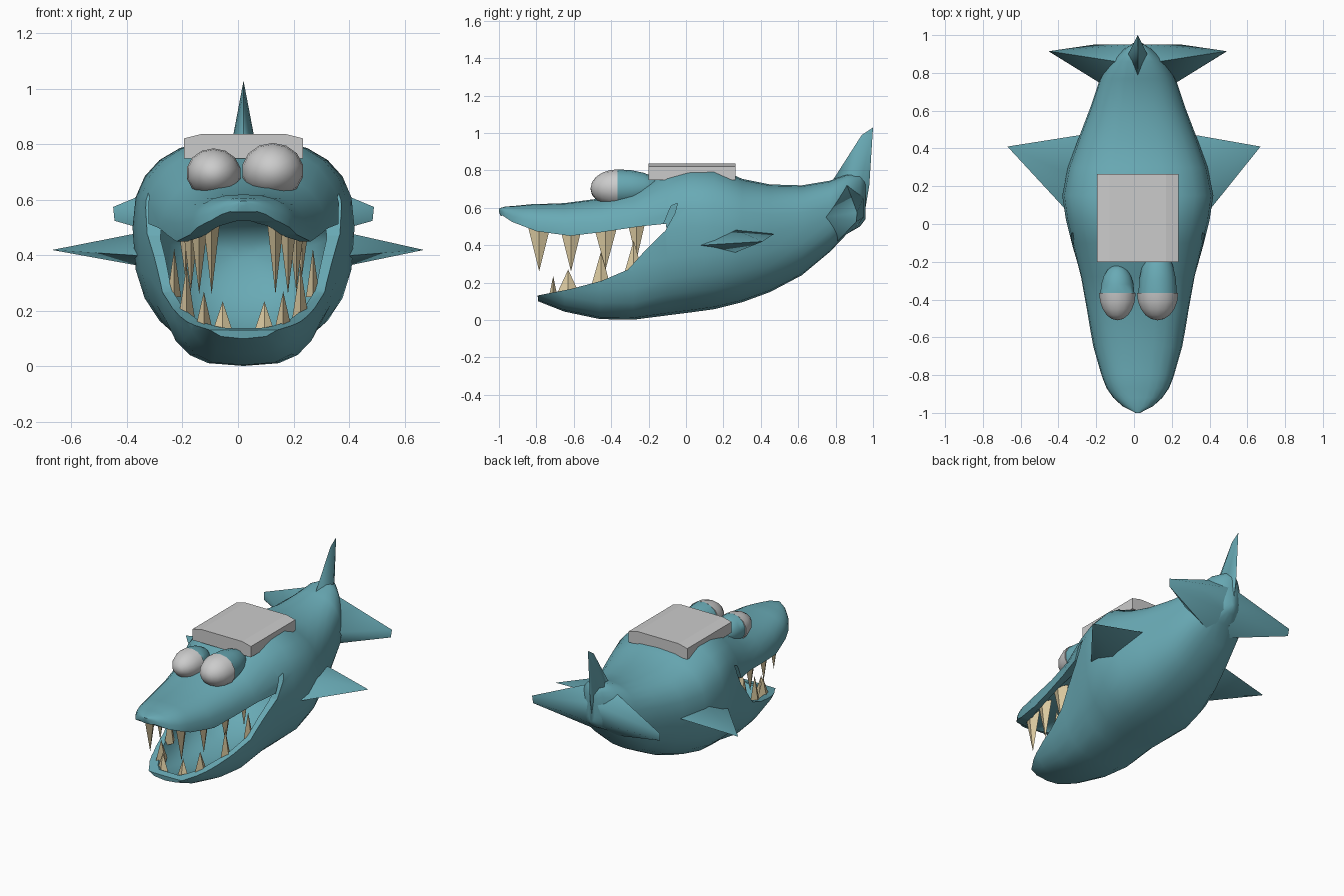
import bpy, bmesh, math
from mathutils import Matrix

if "Cube" in bpy.data.objects:
    bpy.data.objects.remove(bpy.data.objects["Cube"])

CX = 0.02  # body centreline


def material(name, rgb):
    m = bpy.data.materials.new(name)
    m.diffuse_color = (*rgb, 1)
    m.use_nodes = True
    m.node_tree.nodes["Principled BSDF"].inputs["Base Color"].default_value = m.diffuse_color
    return m


TEAL = material("teal_skin", (0.14, 0.40, 0.46))
IVORY = material("ivory", (0.72, 0.60, 0.36))


def finish(name, bm, mat=None):
    bmesh.ops.recalc_face_normals(bm, faces=bm.faces)
    me = bpy.data.meshes.new(name)
    bm.to_mesh(me)
    bm.free()
    ob = bpy.data.objects.new(name, me)
    bpy.context.collection.objects.link(ob)
    if mat:
        me.materials.append(mat)
    return ob


def activate(ob):
    bpy.ops.object.select_all(action='DESELECT')
    ob.select_set(True)
    bpy.context.view_layer.objects.active = ob


def smooth(ob, deg=40):
    activate(ob)
    bpy.ops.object.shade_smooth_by_angle(angle=math.radians(deg))


def loft(name, stations, mat=None, n=24):
    """Superellipse rings along y: (y, top, widest, bottom, half width)."""
    bm = bmesh.new()
    rings = []
    for y, zt, zc, zb, hw in stations:
        ring = []
        for i in range(n):
            a = 2 * math.pi * i / n
            c, s = math.cos(a), math.sin(a)
            power = 3.1 if s < 0 and y < -.2 else 2.5  # boxier lower jaw
            u = math.copysign(abs(c) ** (2 / power), c)
            v = math.copysign(abs(s) ** (2 / power), s)
            ring.append(bm.verts.new((CX + hw * u, y, zc + v * (zt - zc if s > 0 else zc - zb))))
        rings.append(ring)
    for a, b in zip(rings, rings[1:]):
        for i in range(n):
            j = (i + 1) % n
            bm.faces.new((a[i], a[j], b[j], b[i]))
    bm.faces.new(rings[0])
    bm.faces.new(rings[-1])
    return finish(name, bm, mat)


def extrude(name, profile, direction, mat=None):
    bm = bmesh.new()
    f = bm.faces.new([bm.verts.new(p) for p in profile])
    new = bmesh.ops.extrude_face_region(bm, geom=[f])["geom"]
    bmesh.ops.translate(bm, vec=direction, verts=[v for v in new if isinstance(v, bmesh.types.BMVert)])
    return finish(name, bm, mat)


def hull(name, pts, mat):
    bm = bmesh.new()
    for p in pts:
        bm.verts.new(p)
    bmesh.ops.convex_hull(bm, input=bm.verts)
    return finish(name, bm, mat)


# Body with closed mouth
body = loft("body", [
    (-1.00, .597, .59, .58, .012), (-.965, .607, .55, .48, .08), (-.92, .61, .52, .42, .13),
    (-.87, .615, .50, .40, .165), (-.82, .62, .49, .36, .185), (-.79, .62, .48, .10, .195),
    (-.65, .625, .46, .045, .235), (-.46, .65, .45, .005, .27), (-.28, .70, .45, .002, .305),
    (-.10, .80, .48, .025, .35), (.02, .822, .50, .04, .38), (.15, .822, .50, .058, .40),
    (.30, .755, .48, .095, .37), (.45, .725, .48, .15, .315), (.62, .72, .50, .24, .25),
    (.77, .745, .53, .365, .20), (.86, .78, .58, .46, .15), (.93, .78, .62, .50, .07),
    (.96, .75, .63, .54, .02)], TEAL)

# Mouth: wedge between the lips, a notch in each cheek, then the hollow inside
cutters = [extrude("mouth_wedge_cutter", [(-.8, y, z) for y, z in [
    (-1.1, .54), (-.98, .558), (-.93, .525), (-.8, .475), (-.62, .45), (-.45, .47), (-.25, .50),
    (-.105, .515), (-.11, .48), (-.22, .37), (-.31, .27),
    (-.45, .21), (-.62, .165), (-.8, .13), (-1.1, .12)]], (1.6, 0, 0))]
for s in (-1, 1):
    cutters.append(extrude("cheek_notch_cutter", [(CX + s * .295, y, z) for y, z in [
        (-.13, .49), (-.08, .61), (-.045, .625), (-.06, .57), (-.115, .47)]], (s * .4, 0, 0)))
cutters.append(loft("mouth_hollow_cutter", [
    (-.93, .53, .45, .40, .05), (-.88, .53, .45, .38, .11), (-.77, .53, .45, .35, .15),
    (-.75, .53, .45, .125, .15), (-.65, .53, .45, .10, .195), (-.46, .54, .45, .06, .235),
    (-.28, .55, .45, .06, .27), (-.10, .56, .46, .075, .305), (.05, .56, .46, .11, .31),
    (.16, .54, .44, .18, .26), (.24, .50, .42, .26, .18), (.28, .44, .41, .38, .05)]))
for cutter in cutters:
    cutter.hide_render = True
    activate(body)
    mod = body.modifiers.new("cut", 'BOOLEAN')
    mod.operation, mod.solver, mod.object = 'DIFFERENCE', 'EXACT', cutter
    bpy.ops.object.modifier_apply(modifier=mod.name)
    bpy.data.objects.remove(cutter)
smooth(body)

# Tail fin
smooth(hull("tail_fin", [(CX + x, y, z) for x, y, z in [
    (0, .78, .74), (-.055, .89, .74), (.055, .89, .74), (-.05, .9, .56), (.05, .9, .56),
    (0, .98, .72), (0, .955, .57), (0, .915, .51), (0, .94, .99), (0, 1.0, 1.03)]], TEAL), 70)

for s, side in ((-1, "left"), (1, "right")):
    # Tail flukes
    smooth(hull("tail_fluke_" + side, [(CX + s * x, y, z) for x, y, z in [
        (.19, .74, .55), (.03, .95, .66), (.03, .92, .51), (.23, .95, .55), (.47, .915, .575),
        (.465, .91, .525), (.05, .85, .75), (.06, .80, .41)]], TEAL), 70)
    # Side fins
    smooth(hull("side_fin_" + side, [
        (CX + s * .385, .08, .40), (CX + s * .36, .26, .485), (CX + s * .36, .26, .36),
        (CX + s * .31, .47, .46), (CX + s * .2, .40, .44), (s * .67, .41, .42)], TEAL), 50)

    # Teeth: (x offset, y, base z, tip z, half width x, half width y)
    teeth = {"upper": [(.115, -.785, .52, .26, .03, .065), (.16, -.615, .50, .26, .03, .06),
                       (.19, -.43, .51, .27, .03, .065), (.21, -.265, .535, .32, .03, .05)],
             "lower": [(.075, -.71, .115, .235, .04, .025), (.143, -.63, .13, .27, .032, .065),
                       (.205, -.455, .17, .365, .03, .055), (.25, -.28, .25, .425, .025, .05)]}
    for row, items in teeth.items():
        for i, (x, y, z0, z1, wx, wy) in enumerate(items):
            x = CX + s * x
            hull(f"{row}_tooth_{side}_{i + 1}", [
                (x - wx, y, z0), (x + wx, y, z0), (x, y - wy, z0), (x, y + wy, z0), (x, y, z1)], IVORY)


def half_ball(name, centre, radii, front, mat=None):
    bm = bmesh.new()
    bmesh.ops.create_uvsphere(bm, u_segments=14, v_segments=10, radius=1,
                              matrix=Matrix.Rotation(math.pi / 2, 4, 'X'))
    bmesh.ops.bisect_plane(bm, geom=bm.verts[:] + bm.edges[:] + bm.faces[:], plane_co=(0, 0, 0),
                           plane_no=(0, 1, 0), clear_outer=front, clear_inner=not front)
    bmesh.ops.holes_fill(bm, edges=[e for e in bm.edges if e.is_boundary])
    bmesh.ops.scale(bm, vec=radii, verts=bm.verts)
    bmesh.ops.translate(bm, vec=centre, verts=bm.verts)
    smooth(finish(name, bm, mat))


# Eyes: grey ball in front, teal lid behind
for side, x, z, r, back in (("left", -.088, .697, .099, .15), ("right", .125, .705, .112, .24)):
    half_ball("eyeball_" + side, (x, -.365, z), (r, .145, r * .9), True)
    half_ball("eyelid_" + side, (x, -.365, z), (r * .93, back, r * .9), False, TEAL)

# Slab on the back
extrude("back_slab", [(x, -.2, z) for x, z in [
    (-.195, .75), (-.195, .822), (-.13, .838), (.17, .838), (.235, .822), (.235, .75)]], (0, .465, 0))
